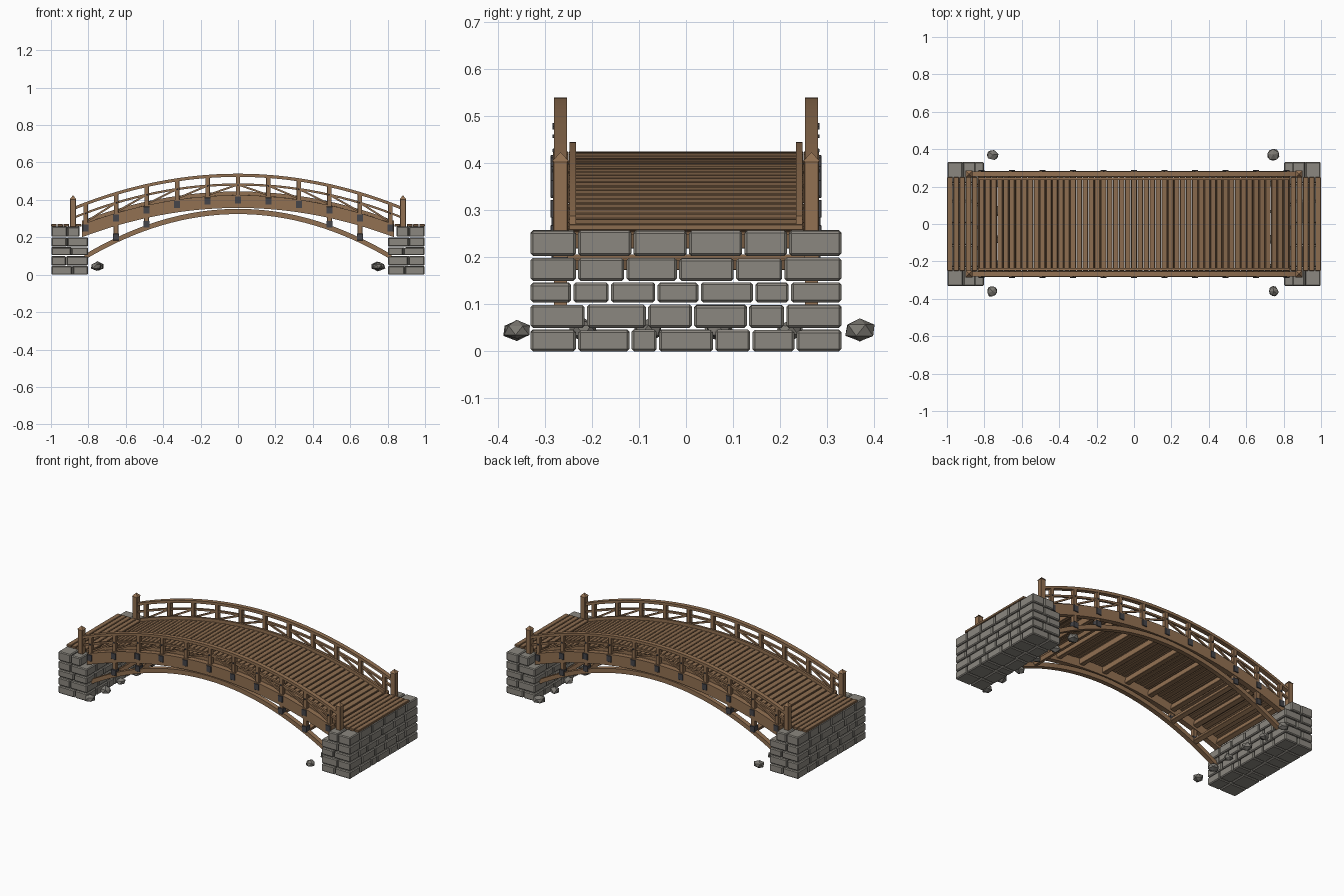
import bpy, bmesh, math, random
from mathutils import Matrix, Vector

random.seed(4)
cube = bpy.data.objects.get("Cube")
if cube:
    bpy.data.objects.remove(cube)


def material(name, rgb):
    m = bpy.data.materials.new(name)
    m.use_nodes = True
    m.diffuse_color = (*rgb, 1)
    bsdf = next(n for n in m.node_tree.nodes if n.type == 'BSDF_PRINCIPLED')
    bsdf.inputs["Base Color"].default_value = (*rgb, 1)
    bsdf.inputs["Roughness"].default_value = 0.9
    return m


WOOD = material("warm wood", (0.29, 0.165, 0.085))
DECK = material("deck wood", (0.26, 0.15, 0.078))
STONE = material("grey stone", (0.26, 0.245, 0.215))
ROCK = material("dark rock", (0.2, 0.19, 0.17))
IRON = material("dark iron", (0.06, 0.06, 0.068))


def finish(name, bm, mat, bevel=0):
    bmesh.ops.recalc_face_normals(bm, faces=bm.faces[:])
    me = bpy.data.meshes.new(name)
    bm.to_mesh(me)
    bm.free()
    me.materials.append(mat)
    ob = bpy.data.objects.new(name, me)
    bpy.context.collection.objects.link(ob)
    if bevel:
        mod = ob.modifiers.new("Bevel", 'BEVEL')
        mod.width = bevel
        mod.segments = 1
    return ob


def boxes(name, items, mat, bevel=0.002):
    """One object from many boxes: (centre, size, pitch about y)."""
    bm = bmesh.new()
    for centre, size, pitch in items:
        mtx = (Matrix.Translation(centre) @ Matrix.Rotation(pitch, 4, 'Y')
               @ Matrix.Diagonal((*size, 1)))
        bmesh.ops.create_cube(bm, size=1, matrix=mtx)
    return finish(name, bm, mat, bevel)


def arch(peak, drop, span=0.83):
    return lambda x: peak - drop * (x / span) ** 2


def arch_beam(name, top, half, y, width, height, mat, steps=32):
    """Rectangular beam swept under a curve z = top(x)."""
    bm = bmesh.new()
    rings = []
    for i in range(steps + 1):
        x = half * (2 * i / steps - 1)
        z = top(x)
        rings.append([bm.verts.new((x, y + sy * width / 2, z - dz))
                      for sy, dz in ((-1, 0), (1, 0), (1, height), (-1, height))])
    for a, b in zip(rings, rings[1:]):
        for k in range(4):
            n = (k + 1) % 4
            bm.faces.new((a[k], a[n], b[n], b[k]))
    bm.faces.new(rings[0])
    bm.faces.new(rings[-1])
    return finish(name, bm, mat)


deck = arch(0.425, 0.155)
curb = arch(0.445, 0.155)
rail = arch(0.54, 0.158)
mid_rail = arch(0.488, 0.158)
lower = arch(0.352, 0.25)
RAIL_Y = 0.267
BAY = 0.163
stations = [i * BAY for i in range(-5, 6)]
strut_x = [s * n * BAY for s in (-1, 1) for n in (3, 4)]


def pitch(curve, x):
    return -math.atan2(curve(x + 0.01) - curve(x - 0.01), 0.02)


# Stone abutments: courses of staggered blocks, two deep
courses = [  # bottom, top, joints across y
    (0.0, 0.047, (-0.232, -0.118, -0.06, 0.06, 0.139, 0.233)),
    (0.05, 0.1, (-0.213, -0.083, 0.015, 0.132, 0.211)),
    (0.104, 0.147, (-0.242, -0.162, -0.063, 0.029, 0.145, 0.221)),
    (0.15, 0.2, (-0.232, -0.129, -0.017, 0.104, 0.207)),
    (0.203, 0.258, (-0.232, -0.114, 0.004, 0.122, 0.217)),
]
for side, label in ((-1, "right"), (1, "left")):
    items = []
    for row, (z0, z1, joints) in enumerate(courses):
        edges = (-0.333, *joints, 0.333)
        inner = 0.845 if row == 4 else 0.8
        for y0, y1 in zip(edges, edges[1:]):
            split = (inner + 1) / 2 + (0.016 if row % 2 else -0.012)
            split += random.uniform(-0.006, 0.006)
            for x0, x1 in ((inner, split), (split, 1.0)):
                top = z1 - random.uniform(0, 0.003)
                items.append(((side * (x0 + x1) / 2, (y0 + y1) / 2, (z0 + top) / 2),
                              (x1 - x0 - 0.004, y1 - y0 - 0.005, top - z0), 0))
    boxes(label + "_abutment_stones", items, STONE, 0.005)

    # Flat planks on top of the abutment
    boxes(label + "_landing_planks",
          [((side * (0.984 - 0.033 * i), 0, 0.264), (0.029, 0.5, 0.014), 0)
           for i in range(5)], DECK)

    # Loose rocks at the foot
    bm = bmesh.new()
    for y in (-0.36, -0.22, -0.08, 0.07, 0.22, 0.37):
        spot = Vector((side * 0.75 + random.uniform(-0.008, 0.008), y, 0.045))
        spin = Matrix.Rotation(random.uniform(0, 6), 4, 'Z')
        made = bmesh.ops.create_icosphere(
            bm, subdivisions=1, radius=random.uniform(0.028, 0.034),
            matrix=Matrix.Translation(spot) @ spin @ Matrix.Diagonal((1.05, 1, 0.75, 1)))
        for v in made["verts"]:
            v.co = spot + (v.co - spot) * random.uniform(0.85, 1.1)
    finish(label + "_loose_rocks", bm, ROCK)

# Arched deck planks
count = 51
plank_x = [(i - (count - 1) / 2) * 0.0325 for i in range(count)]
boxes("deck_planks",
      [((x, 0, deck(x) - 0.009 + random.uniform(-0.001, 0.001)),
        (0.029, 0.5, 0.018), pitch(deck, x)) for x in plank_x], DECK)

# Cross joists below the deck and ties between the lower arches
boxes("deck_joists", [((x, 0, deck(x) - 0.036), (0.03, 0.51, 0.035), pitch(deck, x))
                      for x in stations], WOOD)
boxes("lower_ties", [((x, 0, lower(x) - 0.008), (0.028, 0.52, 0.026), pitch(lower, x))
                     for x in strut_x], WOOD)

for s, label in ((-1, "front"), (1, "back")):
    y = s * RAIL_Y
    # Long curved members
    arch_beam(label + "_stringer", deck, 0.835, y, 0.032, 0.068, WOOD)
    arch_beam(label + "_lower_arch", lower, 0.82, y, 0.028, 0.028, WOOD)
    arch_beam(label + "_curb", curb, 0.835, s * 0.241, 0.013, 0.025, WOOD)
    arch_beam(label + "_top_rail", rail, 0.875, y, 0.027, 0.017, WOOD)
    arch_beam(label + "_middle_rail", mid_rail, 0.875, y, 0.014, 0.012, WOOD)

    # Upright balusters
    boxes(label + "_balusters",
          [((x, y, (deck(x) + rail(x)) / 2 - 0.012), (0.024, 0.024, rail(x) - deck(x)), 0)
           for x in stations], WOOD)

    # Diagonal braces rising towards the middle
    braces = []
    for d in (-1, 1):
        for i in range(5):
            a = Vector((d * (i + 1) * BAY, y, deck(d * (i + 1) * BAY) + 0.006))
            b = Vector((d * i * BAY, y, mid_rail(d * i * BAY) - 0.006))
            v = b - a
            braces.append(((a + b) / 2, (v.length, 0.01, 0.01), -math.atan2(v.z, v.x)))
    boxes(label + "_braces", braces, WOOD, 0)

    # Struts between stringer and lower arch
    boxes(label + "_struts",
          [((x, y, (lower(x) + deck(x) - 0.06) / 2),
            (0.026, 0.024, deck(x) - 0.06 - lower(x) + 0.03), 0) for x in strut_x], WOOD)

    # Iron plates and bolts
    plates = [((x, s * 0.2845, deck(x) - 0.026), (0.032, 0.007, 0.038), 0) for x in stations]
    plates += [((x, s * 0.269, lower(x) + 0.004), (0.033, 0.034, 0.036), 0) for x in strut_x]
    plates += [((x, s * 0.281, mid_rail(x) - 0.006), (0.008, 0.006, 0.008), 0)
               for x in stations]
    boxes(label + "_iron_plates", plates, IRON, 0.001)

    # End posts with pointed caps
    boxes(label + "_end_posts", [((e * 0.882, y, 0.33), (0.032, 0.032, 0.15), 0)
                                 for e in (-1, 1)], WOOD)
    bm = bmesh.new()
    for e in (-1, 1):
        bmesh.ops.create_cone(
            bm, cap_ends=True, segments=4, radius1=0.026, radius2=0, depth=0.02,
            matrix=Matrix.Translation((e * 0.882, y, 0.414)) @ Matrix.Rotation(math.pi / 4, 4, 'Z'))
    finish(label + "_post_caps", bm, WOOD)
